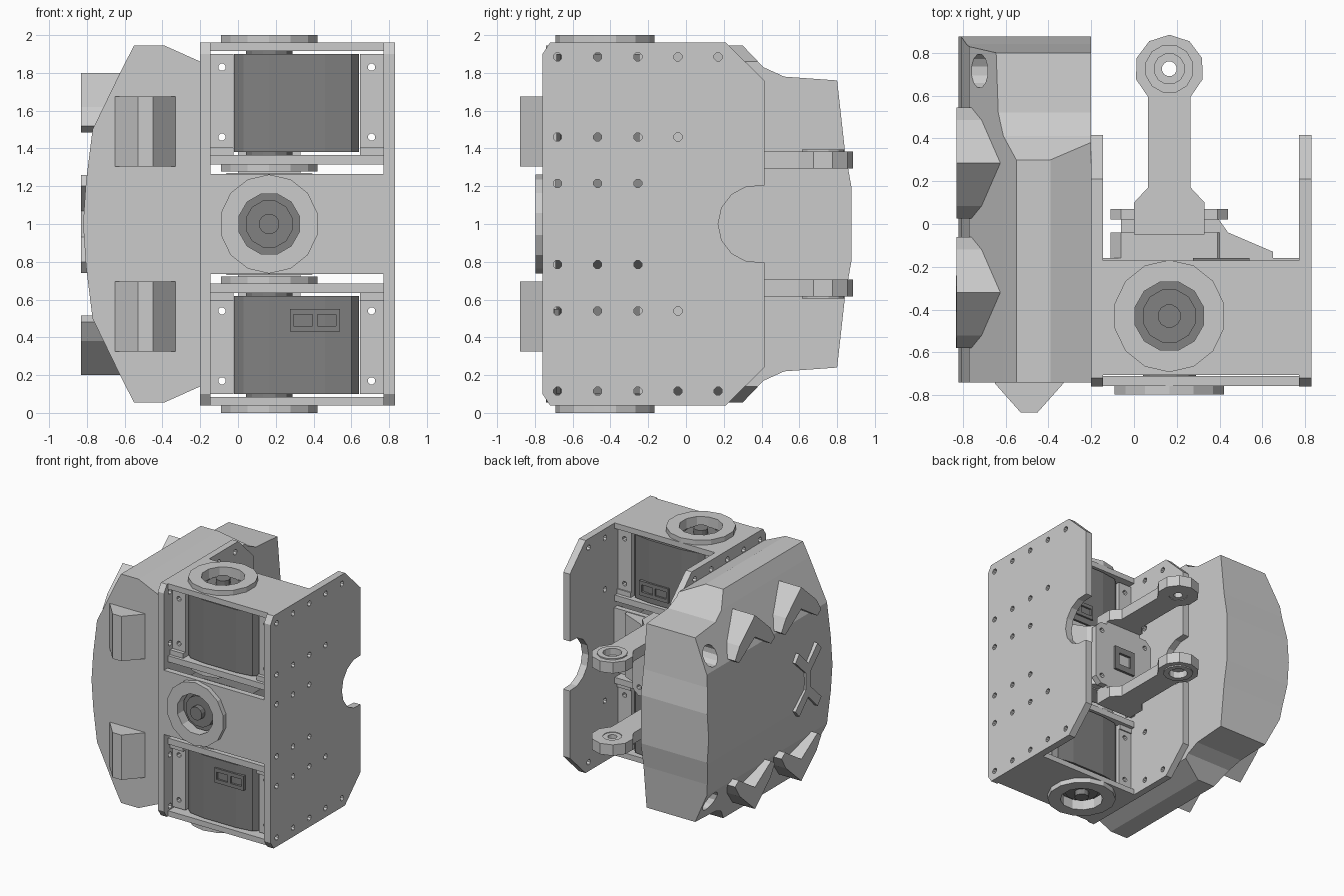
import bpy, bmesh
from math import sin, cos, pi
from mathutils import Vector

if "Cube" in bpy.data.objects:
    bpy.data.objects.remove(bpy.data.objects["Cube"])

scene = bpy.context.scene
dark = bpy.data.materials.new("dark_plastic")
dark.diffuse_color = (0.22, 0.22, 0.22, 1)
dark.use_nodes = True
dark.node_tree.nodes["Principled BSDF"].inputs["Base Color"].default_value = dark.diffuse_color
CX, CY = 0.165, -0.43          # shaft axis position


def ring(a, b, r, n=12):
    return [(a + r * cos(2 * pi * (i + .5) / n), b + r * sin(2 * pi * (i + .5) / n)) for i in range(n)]


def rect(a0, a1, b0, b1):
    return [(a0, b0), (a1, b0), (a1, b1), (a0, b1)]


def extrude(name, axis, outline, lo, hi, holes=(), mat=None):
    """Flat outline with holes, extruded from lo to hi along an axis."""
    cu = bpy.data.curves.new(name, 'CURVE')
    cu.dimensions, cu.fill_mode = '2D', 'BOTH'
    cu.extrude = (hi - lo) / 2
    for loop in [outline, *holes]:
        s = cu.splines.new('POLY')
        s.points.add(len(loop) - 1)
        for p, (a, b) in zip(s.points, loop):
            p.co = (a, b, 0, 1)
        s.use_cyclic_u = True
    tmp = bpy.data.objects.new(name + "_tmp", cu)
    scene.collection.objects.link(tmp)
    dg = bpy.context.evaluated_depsgraph_get()
    me = bpy.data.meshes.new_from_object(tmp.evaluated_get(dg))
    bpy.data.objects.remove(tmp)
    bm = bmesh.new()
    bm.from_mesh(me)
    bmesh.ops.remove_doubles(bm, verts=bm.verts, dist=1e-4)
    for v in bm.verts:
        a, b, c = v.co.x, v.co.y, v.co.z + (lo + hi) / 2
        v.co = Vector({'x': (c, a, b), 'y': (a, c, b), 'z': (a, b, c)}[axis])
    bmesh.ops.recalc_face_normals(bm, faces=bm.faces)
    bmesh.ops.dissolve_limit(bm, angle_limit=0.01, verts=bm.verts, edges=bm.edges)
    for f in bm.faces:
        f.smooth = False
    bm.to_mesh(me)
    bm.free()
    me.materials.clear()
    if mat:
        me.materials.append(mat)
    ob = bpy.data.objects.new(name, me)
    scene.collection.objects.link(ob)
    return ob


def boolean(ob, cutter, op):
    m = ob.modifiers.new(op, 'BOOLEAN')
    m.operation, m.object, m.solver = op, cutter, 'EXACT'
    dg = bpy.context.evaluated_depsgraph_get()
    me = bpy.data.meshes.new_from_object(ob.evaluated_get(dg))
    ob.modifiers.clear()
    ob.data = me
    bpy.data.objects.remove(cutter)


def flip(pts, on):             # mirror about z = 1
    return [(a, 2 - b) for a, b in pts] if on else pts


def span(lo, hi, on):          # same for a z range
    return (2 - hi, 2 - lo) if on else (lo, hi)


# side plates with screw holes and rear notch
notch = [(0.375 + 0.205 * cos(t), 1 + 0.205 * sin(t)) for t in [pi * (.45 + 1.1 * i / 8) for i in range(9)]]
half = [(-0.76, 1.9), (-0.72, 1.96), (0.21, 1.96), (0.415, 1.76), (0.415, 1.205)]
outline = half + notch + flip(half, True)[::-1]
screws = []
for z, n in ((1.885, 5), (1.46, 4), (1.215, 3)):
    for i in range(n):
        y = -0.68 + 0.2125 * i
        screws += [ring(y, z, 0.023, 8), ring(y, 2 - z, 0.023, 8)]
extrude("right_plate", 'x', outline, 0.77, 0.83, screws)
extrude("left_plate", 'x', outline, -0.2, -0.145, screws)

# motor body outline around a centre (a = x, b = depth)
def body(b):
    pts = [(-0.02, -.19), (0.03, -.235), (0.165, -.255), (0.46, -.255), (0.6, -.235), (0.64, -.19)]
    return [(a, b + d) for a, d in pts] + [(a, b - d) for a, d in pts[::-1]]


bore = [ring(CX, CY, 0.165, 12)]
for on, tag in ((False, "upper"), (True, "lower")):
    # horizontal cross plates, washers and shaft
    extrude(tag + "_end_plate", 'z', rect(-0.145, 0.77, -0.705, -0.17), *span(1.915, 1.96, on), bore)
    extrude(tag + "_inner_plate", 'z', rect(-0.145, 0.77, -0.705, -0.17), *span(1.315, 1.365, on), bore)
    extrude(tag + "_end_ring", 'z', ring(CX, CY, 0.262, 14), *span(1.96, 2.0, on), bore)
    extrude(tag + "_inner_ring", 'z', ring(CX, CY, 0.262, 14), *span(1.277, 1.315, on), bore)
    extrude(tag + "_motor", 'z', body(CY), *span(1.38, 1.90, on), mat=dark)
    extrude(tag + "_hub", 'z', ring(CX, CY, 0.128), *span(1.33, 1.94, on), mat=dark)
    extrude(tag + "_shaft", 'z', ring(CX, CY, 0.055), *span(1.29, 1.985, on), mat=dark)
    # motor mounting brackets with bolt holes
    for x0, x1, side in ((-0.145, -0.025, "left"), (0.645, 0.77, "right")):
        xm = (x0 + x1) / 2
        bolts = [flip(ring(xm, z, 0.02, 8), on) for z in (1.46, 1.83)]
        for y, end in ((-0.65, "front"), (-0.25, "rear")):
            extrude(f"{tag}_{side}_{end}_bracket", 'y', flip(rect(x0, x1, 1.40, 1.90), on), y, y + 0.04, bolts)
        extrude(f"{tag}_{side}_bracket_foot", 'z', rect(x0, x1, -0.68, -0.2), *span(1.365, 1.405, on))
    # cable socket: rear of the upper motor, front of the lower one
    y0, y1 = (-0.70, -0.66) if on else (-0.2, -0.16)
    extrude(tag + "_socket", 'y', rect(0.275, 0.54, 0.43 + 1.0 * (not on), 0.55 + 1.0 * (not on)), y0, y1,
            [rect(a, a + 0.1, 0.46 + 1.0 * (not on), 0.52 + 1.0 * (not on)) for a in (0.295, 0.42)], dark)

# centre motor facing forward
bore = [ring(CX, 1, 0.165, 12)]
extrude("centre_front_plate", 'y', rect(-0.145, 0.77, 0.735, 1.265), -0.758, -0.71, bore)
extrude("centre_rear_plate", 'y', rect(-0.145, 0.77, 0.735, 1.265), -0.205, -0.16)
extrude("centre_ring", 'y', ring(CX, 1, 0.262, 14), -0.797, -0.757, bore)
extrude("centre_motor", 'y', body(1), -0.69, -0.18, mat=dark)
extrude("centre_hub", 'y', ring(CX, 1, 0.128), -0.74, -0.67, mat=dark)
extrude("centre_shaft", 'y', ring(CX, 1, 0.055), -0.785, -0.67, mat=dark)

# rear block that carries the two arms
extrude("rear_block", 'z', [(-0.06, -0.17), (0.65, -0.17), (0.65, -0.13), (0.44, -0.04), (0.39, 0.03), (-0.06, 0.03)], 0.74, 1.26)
corner = [(-0.11, 0.78), (-0.06, 0.73), (0.39, 0.73), (0.44, 0.78)]
extrude("rear_cover", 'y', corner + flip(corner, True)[::-1], 0.02, 0.07,
        [ring(x, z, 0.02, 8) for x in (-0.05, 0.38) for z in (0.8, 1.2)])
extrude("rear_cover_rim", 'y', corner + flip(corner, True)[::-1], -0.16, -0.04)
extrude("rear_socket", 'y', rect(0.07, 0.26, 0.9, 1.1), 0.06, 0.09, [rect(0.11, 0.22, 0.95, 1.05)], dark)

# twin arms with eyelets
eye = [(CX + 0.162 * cos(t), 0.722 + 0.162 * sin(t)) for t in [pi * (-.29 + 1.58 * i / 8) for i in range(9)]]
arm = [(0, 0.1), (0, -0.05), (0.33, -0.05), (0.33, 0.1), (0.265, 0.17)] + eye + [(0.065, 0.17)]
for on, tag in ((False, "upper"), (True, "lower")):
    extrude(tag + "_arm", 'z', arm, *span(1.295, 1.385, on), [ring(CX, 0.725, 0.072)])
    extrude(tag + "_eyelet", 'z', ring(CX, 0.725, 0.115), *span(1.38, 1.395, on), [ring(CX, 0.725, 0.072)])
    extrude(tag + "_eyelet_washer", 'z', ring(CX, 0.725, 0.075), *span(1.30, 1.34, on), [ring(CX, 0.725, 0.035)])
    extrude(tag + "_arm_root", 'z', rect(0, 0.33, -0.05, 0.07), *span(1.25, 1.30, on))

# curved armour: front profile intersected with side profile
f = [(-0.2, 1.86), (-0.39, 1.945), (-0.55, 1.945), (-0.61, 1.83), (-0.77, 1.5), (-0.805, 1.22)]
s = [(-0.74, 1.945), (0.3, 1.945), (0.41, 1.83), (0.52, 1.78), (0.8, 1.76), (0.84, 1.4), (0.875, 1.2)]
shell = extrude("armour_shell", 'y', f + [(-0.82, 1.0)] + flip(f, True)[::-1], -0.74, 1.0)
# push the front profile past the side profile to avoid coincident faces
boolean(shell, extrude("shell_side", 'x', [(-0.8, 1.99), (0.26, 1.99)] + s[1:] + flip(s[1:], True)[::-1]
                       + [(0.26, 0.01), (-0.8, 0.01)], -1, 0), 'INTERSECT')
for z in (1.6, 0.4):
    boolean(shell, extrude("shell_hole", 'x', ring(0.715, z, 0.08, 12), -1, -0.5), 'DIFFERENCE')

# front bumper pads and outer claws
for on, tag in ((False, "upper"), (True, "lower")):
    extrude(tag + "_bumper", 'z', [(-0.65, -0.73), (-0.65, -0.745), (-0.53, -0.88), (-0.45, -0.88),
                                   (-0.33, -0.745), (-0.33, -0.73)], *span(1.305, 1.675, on))
    for y, end in ((0.285, "rear"), (-0.32, "front")):
        claw = [(0, 1.8), (.2, 1.62), (.26, 1.52), (.21, 1.485), (0, 1.62), (-.21, 1.485), (-.26, 1.52), (-.2, 1.62)]
        extrude(f"{tag}_{end}_claw", 'x', flip([(y + a, z) for a, z in claw], on), -0.83, -0.58)

# branching rib on the outer face
rib = [(0.035, 1.07), (0.17, 1.2), (0.12, 1.26), (0, 1.14), (-0.12, 1.26), (-0.17, 1.2), (-0.035, 1.07)]
rib = [(a - 0.41, z) for a, z in rib]
extrude("outer_rib", 'x', rib + flip(rib, True)[::-1], -0.832, -0.75)
